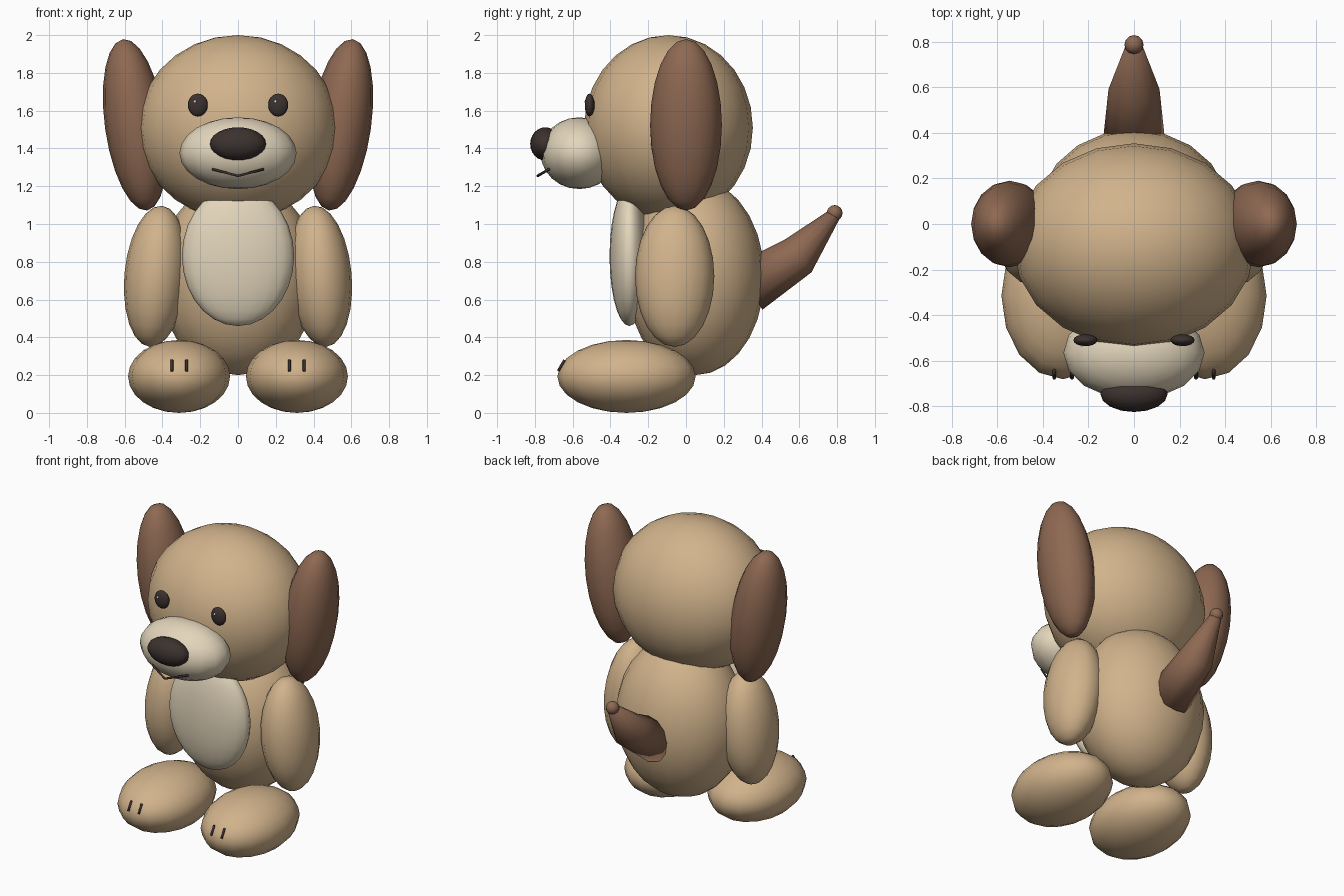
import bpy, bmesh, math
from mathutils import Vector, Matrix

if "Cube" in bpy.data.objects:
    bpy.data.objects.remove(bpy.data.objects["Cube"])


def material(name, rgb):
    m = bpy.data.materials.new(name)
    m.use_nodes = True
    m.diffuse_color = (*rgb, 1)
    m.node_tree.nodes["Principled BSDF"].inputs["Base Color"].default_value = (*rgb, 1)
    return m


TAN = material("tan fur", (0.64, 0.45, 0.26))
BROWN = material("brown fur", (0.27, 0.14, 0.085))
CREAM = material("cream fur", (0.77, 0.67, 0.50))
DARK = material("dark brown", (0.045, 0.032, 0.028))
WHITE = material("eye shine white", (0.8, 0.8, 0.8))


def finish(name, bm, mat):
    mesh = bpy.data.meshes.new(name)
    bmesh.ops.recalc_face_normals(bm, faces=bm.faces)
    for f in bm.faces:
        f.smooth = True
    bm.to_mesh(mesh)
    bm.free()
    mesh.materials.append(mat)
    ob = bpy.data.objects.new(name, mesh)
    bpy.context.collection.objects.link(ob)
    return ob


def ellipsoid(name, centre, radii, mat, tilt=0, segments=16, rings=12):
    """Stretched sphere, leaned sideways by tilt degrees."""
    bm = bmesh.new()
    bmesh.ops.create_uvsphere(bm, u_segments=segments, v_segments=rings, radius=1)
    bm.transform(Matrix.Rotation(math.radians(tilt), 4, 'Y') @ Matrix.Diagonal((*radii, 1)))
    ob = finish(name, bm, mat)
    ob.location = centre
    return ob


def tube(name, points, radii, mat, sides):
    """Tapered tube whose rings face along the path."""
    bm = bmesh.new()
    pts = [Vector(p) for p in points]
    rings = []
    for i, p in enumerate(pts):
        way = pts[min(i + 1, len(pts) - 1)] - pts[max(i - 1, 0)]
        turn = way.to_track_quat('Z', 'Y')
        ring = []
        for k in range(sides):
            a = math.tau * k / sides
            ring.append(bm.verts.new(p + turn @ Vector((math.cos(a), math.sin(a), 0)) * radii[i]))
        rings.append(ring)
    for lo, hi in zip(rings, rings[1:]):
        for k in range(sides):
            n = (k + 1) % sides
            bm.faces.new((lo[k], lo[n], hi[n], hi[k]))
    bm.faces.new(rings[0])
    bm.faces.new(rings[-1])
    return finish(name, bm, mat)


# Torso and head
ellipsoid("body", (0, 0.05, 0.72), (0.42, 0.365, 0.52), TAN, segments=20, rings=14)
ellipsoid("belly_patch", (0, -0.30, 0.83), (0.297, 0.105, 0.37), CREAM, segments=20, rings=14)
ellipsoid("head", (0, -0.093, 1.51), (0.53, 0.447, 0.49), TAN, segments=20, rings=14)

# Face
ellipsoid("muzzle", (0, -0.565, 1.375), (0.31, 0.205, 0.19), CREAM)
ellipsoid("nose", (0, -0.745, 1.424), (0.148, 0.08, 0.088), DARK)
mouth_corner = 0.135
tube("mouth", [(-mouth_corner, -0.725, 1.29), (0, -0.785, 1.255), (mouth_corner, -0.725, 1.29)],
     [0.007] * 3, DARK, 6)

# Paired parts
for side, s in (("left", 1), ("right", -1)):
    ellipsoid(side + "_eye", (s * 0.213, -0.51, 1.63), (0.053, 0.026, 0.06), DARK)
    ellipsoid(side + "_eye_shine", (s * 0.213 - 0.015, -0.531, 1.648), (0.008, 0.006, 0.008),
              WHITE, segments=8, rings=6)
    ellipsoid(side + "_ear", (s * 0.545, 0, 1.525), (0.16, 0.19, 0.458), BROWN, tilt=s * 8)
    ellipsoid(side + "_arm", (s * 0.435, -0.06, 0.723), (0.167, 0.21, 0.375), TAN, tilt=s * -5)
    ellipsoid(side + "_foot", (s * 0.312, -0.315, 0.193), (0.27, 0.366, 0.193), TAN)
    for n, x in enumerate((0.272, 0.35)):
        tube(f"{side}_toe_line_{n + 1}", [(s * x, -0.643, 0.28), (s * x, -0.677, 0.222)],
             [0.008] * 2, DARK, 6)

# Tail
tube("tail", [(0, 0.33, 0.665), (0, 0.592, 0.83), (0, 0.795, 1.06)], [0.14, 0.112, 0.032], BROWN, 12)
ellipsoid("tail_tip", (0, 0.787, 1.058), (0.042, 0.042, 0.042), BROWN, segments=12, rings=8)
